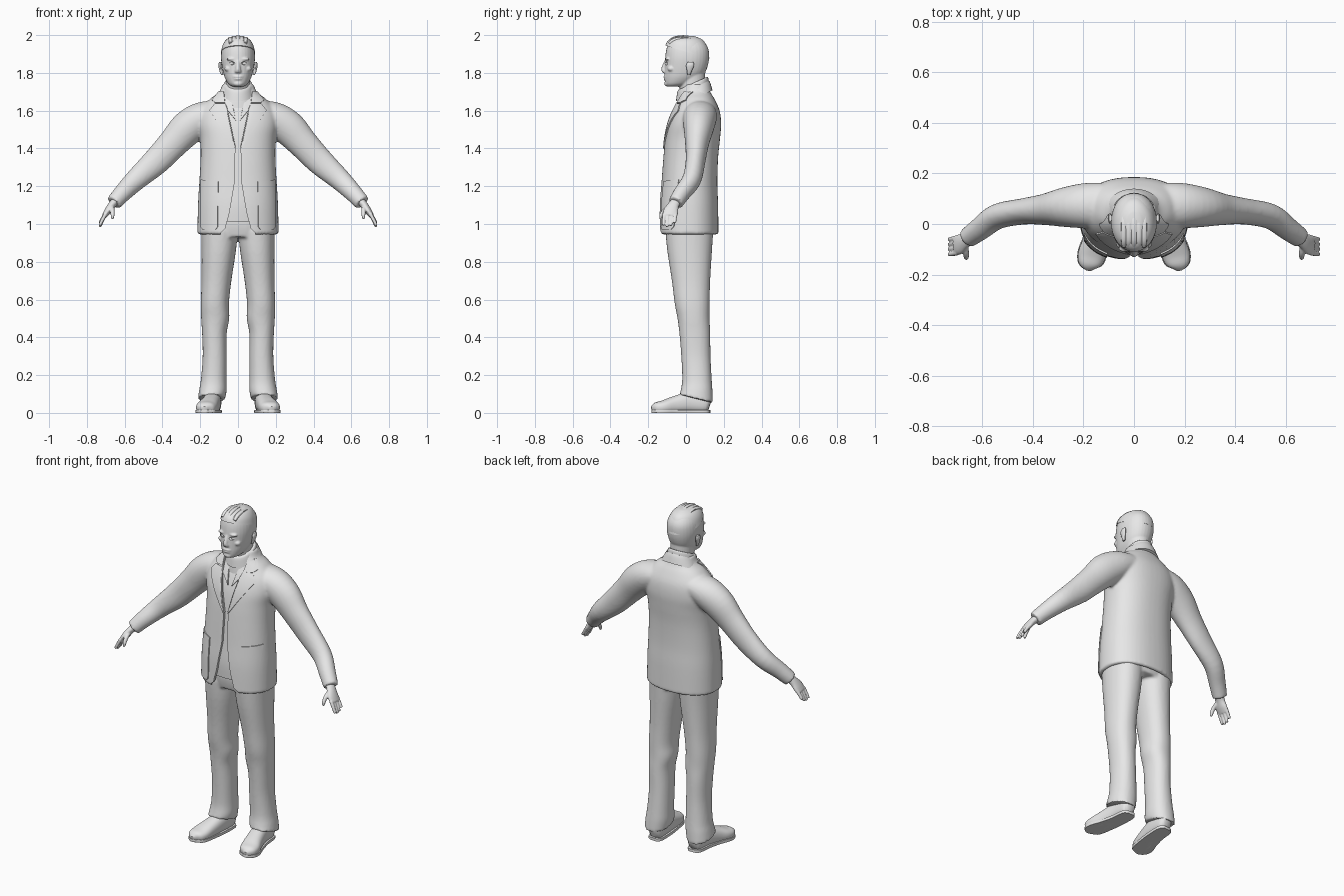
import bpy, bmesh, math
from mathutils import Vector, Matrix
from mathutils.bvhtree import BVHTree

if "Cube" in bpy.data.objects:
    bpy.data.objects.remove(bpy.data.objects["Cube"])

grey = bpy.data.materials.new("light_grey")
grey.use_nodes = True
grey.diffuse_color = (0.8, 0.8, 0.8, 1)
grey.node_tree.nodes["Principled BSDF"].inputs["Base Color"].default_value = (0.8, 0.8, 0.8, 1)


def spline(keys, steps):
    """Smooth interpolation through lists of ring values."""
    out = []
    for i in range(len(keys) - 1):
        a, b, c, d = (keys[min(max(i + k, 0), len(keys) - 1)] for k in (-1, 0, 1, 2))
        for s in range(steps):
            t = s / steps
            out.append([q + t * (r - p) / 2 + t * t * (p - 2.5 * q + 2 * r - d_ / 2)
                        + t ** 3 * (1.5 * q - p / 2 - 1.5 * r + d_ / 2)
                        for p, q, r, d_ in zip(a, b, c, d)])
    return out + [list(keys[-1])]


def tube(bm, keys, ref=None, power=2, n=32, steps=4, low=-9, high=9):
    """Loft rings (x, y, z, radius, radius, tilt); with ref the rings follow the path."""
    rings = spline([tuple(k) + (0,) * (6 - len(k)) for k in keys], steps)
    points = [Vector(r[:3]) for r in rings]
    loops = []
    for i, (x, y, z, ru, rv, tilt) in enumerate(rings):
        u, v = Vector((1, 0, 0)), Vector((0, 1, tilt))
        if ref:
            t = (points[min(i + 1, len(points) - 1)] - points[max(i - 1, 0)]).normalized()
            u = (ref - t * ref.dot(t)).normalized()
            v = t.cross(u)
        loop = []
        for k in range(n):
            c, s = math.cos(math.tau * k / n), math.sin(math.tau * k / n)
            p = points[i] + u * ru * math.copysign(abs(c) ** (2 / power), c) \
                + v * rv * math.copysign(abs(s) ** (2 / power), s)
            p.z = min(max(p.z, low), high)
            loop.append(bm.verts.new(p))
        loops.append(loop)
    for a, b in zip(loops, loops[1:]):
        for k in range(n):
            bm.faces.new((a[k], a[(k + 1) % n], b[(k + 1) % n], b[k]))
    bm.faces.new(loops[0])
    bm.faces.new(loops[-1])


def ball(bm, place, size):
    m = Matrix.Translation(place) @ Matrix.Diagonal((*size, 1))
    bmesh.ops.create_uvsphere(bm, u_segments=20, v_segments=12, radius=1, matrix=m)


def make(name, bm, voxel=0, smooth=0):
    bmesh.ops.recalc_face_normals(bm, faces=bm.faces)
    me = bpy.data.meshes.new(name)
    bm.to_mesh(me)
    bm.free()
    me.materials.append(grey)
    ob = bpy.data.objects.new(name, me)
    bpy.context.collection.objects.link(ob)
    if voxel:
        mod = ob.modifiers.new("blend", 'REMESH')
        mod.mode, mod.voxel_size = 'VOXEL', voxel
        mod = ob.modifiers.new("soften", 'SMOOTH')
        mod.factor, mod.iterations = 0.5, smooth
    return bake(ob)


def bake(ob):
    """Apply the modifiers and shade smooth with sharp edges kept."""
    dg = bpy.context.evaluated_depsgraph_get()
    if ob.modifiers:
        me = bpy.data.meshes.new_from_object(ob.evaluated_get(dg))
        ob.modifiers.clear()
        ob.data = me
        if not me.materials:
            me.materials.append(grey)
    ob.data.shade_smooth()
    ob.data.set_sharp_from_angle(angle=math.radians(40))
    return ob


def cut(ob, bm):
    cutter = make("cutter", bm)
    cutter.hide_render = True
    mod = ob.modifiers.new("cut", 'BOOLEAN')
    mod.operation, mod.solver, mod.object = 'DIFFERENCE', 'EXACT', cutter
    bake(ob)
    bpy.data.objects.remove(cutter)


def body_rings(rows, inset=0):
    """Rows of height, half width, front y, back y."""
    return [(0, (f + b) / 2, z, w - inset, (b - f) / 2 - inset) for z, w, f, b in rows]


def surface(ob):
    bm = bmesh.new()
    bm.from_mesh(ob.data)
    tree = BVHTree.FromBMesh(bm)
    bm.free()
    return tree


def plate(name, tree, outline, side, thick=0.009):
    """Thin panel laid on the front of a surface."""
    bm = bmesh.new()
    bm.faces.new([bm.verts.new((x * side, -1, z)) for x, z in outline])
    bmesh.ops.triangulate(bm, faces=bm.faces)
    bmesh.ops.subdivide_edges(bm, edges=bm.edges, cuts=7, use_grid_fill=True)
    for v in bm.verts:
        hit = tree.ray_cast(v.co, Vector((0, 1, 0)))[0] or tree.find_nearest(Vector((v.co.x, 0, v.co.z)))[0]
        v.co = hit + Vector((0, -0.003, 0))
    ob = make(name, bm)
    mod = ob.modifiers.new("thickness", 'SOLIDIFY')
    mod.thickness, mod.offset = thick, 0
    bake(ob)


X, Y = Vector((1, 0, 0)), Vector((0, 1, 0))
SIDES = ((1, "left"), (-1, "right"))

# Jacket: torso and sleeves blended into one skin
torso = [(0.945, .215, -.143, .172), (1.1, .212, -.14, .17), (1.22, .205, -.13, .166),
         (1.35, .198, -.12, .17), (1.45, .2, -.11, .18), (1.53, .212, -.095, .186),
         (1.6, .2, -.07, .178), (1.66, .15, -.04, .152), (1.7, .1, -.025, .128), (1.74, .083, -.01, .115)]
bm = bmesh.new()
tube(bm, body_rings(torso), power=2.3, n=48)
for s, _ in SIDES:
    tube(bm, [(.08 * s, .075, 1.6, .085, .055), (.18 * s, .073, 1.565, .09, .085),
              (.265 * s, .067, 1.51, .08, .092), (.345 * s, .058, 1.425, .063, .08),
              (.435 * s, .05, 1.33, .052, .072), (.54 * s, .03, 1.235, .05, .058),
              (.61 * s, -.02, 1.165, .045, .048), (.658 * s, -.055, 1.112, .04, .042)], ref=Y)
jacket = make("jacket", bm, 0.008, 6)
jacket_skin = surface(jacket)

# Hollow hem and open front of the jacket
bm = bmesh.new()
tube(bm, [(0, .015, .9, .2, .143), (0, .015, 1.03, .197, .141)], power=2.3, steps=1)
cut(jacket, bm)
half = [(.11, .9), (.09, .955), (.068, .975), (.045, 1.06), (.018, 1.22), (.014, 1.4),
        (.03, 1.47), (.058, 1.58), (.07, 1.68), (.065, 1.8)]
bm = bmesh.new()
front = bm.faces.new([bm.verts.new((x, -.3, z)) for x, z in half]
                     + [bm.verts.new((-x, -.3, z)) for x, z in reversed(half)])
back = bmesh.ops.extrude_face_region(bm, geom=[front])["geom"]
bmesh.ops.translate(bm, vec=(0, .295, 0), verts=[e for e in back if isinstance(e, bmesh.types.BMVert)])
cut(jacket, bm)

# Shirt under the jacket
bm = bmesh.new()
tube(bm, body_rings([(1.01, .21, -.138, .17)] + torso[1:-1], 0.014), power=2.3)
shirt = make("shirt", bm)
shirt_skin = surface(shirt)

# Collars wrapped around the neck, lower at the front
bm = bmesh.new()
tube(bm, [(0, .035, 1.69, .088, .088, .45), (0, .036, 1.735, .077, .082, .45), (0, .036, 1.745, .07, .075, .45)])
make("shirt_collar", bm)
bm = bmesh.new()
tube(bm, [(0, .045, 1.66, .118, .095, .5), (0, .043, 1.7, .096, .087, .5), (0, .042, 1.72, .086, .08, .5)])
make("jacket_collar", bm)

# Lapels, collar leaves and pockets
for s, side in SIDES:
    plate(side + "_lapel", jacket_skin, [(.016, 1.4), (.15, 1.6), (.122, 1.635), (.066, 1.635), (.032, 1.475)], s)
    plate(side + "_upper_lapel", jacket_skin, [(.068, 1.64), (.118, 1.64), (.137, 1.655), (.1, 1.7), (.075, 1.7)], s)
    plate(side + "_collar_leaf", shirt_skin, [(.012, 1.55), (.05, 1.595), (.085, 1.62), (.08, 1.69), (.045, 1.68), (.028, 1.63)], s)
    plate(side + "_pocket", jacket_skin, [(.105, 1.225), (.195, 1.235), (.196, .985), (.185, .97), (.12, .97), (.107, .985)], s, 0.007)

# Trousers: hips and two legs
legs = [(.97, .0, .195, -.11, .145), (.85, .012, .193, -.098, .137), (.7, .035, .193, -.075, .128),
        (.58, .048, .197, -.06, .125), (.5, .046, .195, -.045, .125), (.42, .06, .19, -.035, .128),
        (.3, .06, .187, -.025, .13), (.18, .06, .196, -.02, .136), (.12, .06, .206, -.028, .14),
        (.075, .068, .212, -.035, .142)]
bm = bmesh.new()
tube(bm, body_rings([(.93, .185, -.1, .135), (1.0, .195, -.113, .147), (1.1, .18, -.11, .14)]), power=2.3)
for s, _ in SIDES:
    tube(bm, [((a + b) / 2 * s, (f + k) / 2, z, (b - a) / 2, (k - f) / 2, -.25 if z < .1 else 0)
              for z, a, b, f, k in legs], power=2.2)
make("trousers", bm, 0.008, 4)

# Shoes with flat soles
shoe = [(.13, .128, .045, .02, .03), (.13, .105, .05, .04, .05), (.135, .02, .055, .045, .055),
        (.15, -.06, .042, .05, .046), (.166, -.12, .03, .055, .036), (.176, -.16, .026, .044, .029),
        (.178, -.183, .022, .012, .012)]
for s, side in SIDES:
    for part, grow, high in (("_shoe", 1, 1), ("_sole", 1.06, .016)):
        bm = bmesh.new()
        tube(bm, [(x * s, y, z if high == 1 else .008, a * grow, b) for x, y, z, a, b in shoe],
             ref=X, power=2.4, low=0, high=high)
        make(side + part, bm)

# Hands: palm, four fingers and a thumb
for s, side in SIDES:
    bm = bmesh.new()
    tube(bm, [(.64 * s, -.045, 1.13, .026, .022), (.668 * s, -.066, 1.1, .03, .02),
              (.69 * s, -.08, 1.068, .04, .018), (.708 * s, -.085, 1.042, .037, .013)], ref=Y, n=20)
    for i in range(4):
        y = -.114 + .02 * i
        drop = (.048, .055, .05, .036)[i]
        tube(bm, [(.7 * s, y, 1.055, .0105, .0105), (.717 * s, y - .004, 1.05 - drop * .55, .0095, .0095),
                  (.73 * s, y - .006, 1.045 - drop, .008, .008), (.732 * s, y - .006, 1.04 - drop, .004, .004)],
             ref=Y, n=12)
    tube(bm, [(.67 * s, -.085, 1.09, .015, .014), (.665 * s, -.115, 1.07, .012, .012),
              (.664 * s, -.132, 1.045, .01, .01), (.664 * s, -.136, 1.025, .005, .005)], ref=X, n=12)
    make(side + "_hand", bm, 0.004, 2)

# Head: skull, neck and face forms blended together
skull = [(1.727, .028, -.098, -.03), (1.74, .05, -.109, .02), (1.77, .068, -.113, .07),
         (1.8, .078, -.113, .1), (1.84, .086, -.112, .116), (1.88, .09, -.11, .122),
         (1.92, .087, -.105, .12), (1.95, .077, -.095, .107), (1.975, .058, -.073, .083), (1.992, .025, -.03, .04)]
bm = bmesh.new()
tube(bm, body_rings(skull), power=2.15)
tube(bm, [(0, .04, 1.6, .075, .075), (0, .035, 1.7, .063, .068), (0, .03, 1.8, .065, .072)])
tube(bm, [(0, -.106, 1.865, .009, .008), (0, -.116, 1.825, .013, .015), (0, -.113, 1.805, .018, .014),
          (0, -.108, 1.798, .012, .008)], n=16)
ball(bm, (0, -.11, 1.78), (.026, .01, .005))
ball(bm, (0, -.109, 1.768), (.022, .01, .006))
ball(bm, (0, -.098, 1.743), (.026, .017, .015))
for s, _ in SIDES:
    ball(bm, (.034 * s, -.098, 1.873), (.028, .013, .008))
    ball(bm, (.05 * s, -.078, 1.822), (.022, .02, .016))
head = make("head", bm, 0.0045, 3)
bm = bmesh.new()
for s, _ in SIDES:
    ball(bm, (.034 * s, -.107, 1.851), (.018, .013, .009))
cut(head, bm)
for s, side in SIDES:
    bm = bmesh.new()
    ball(bm, (.034 * s, -.087, 1.85), (.015, .014, .014))
    make(side + "_eye", bm)
    bm = bmesh.new()
    tube(bm, [(.084 * s, .015, 1.79, .006, .008), (.09 * s, .018, 1.81, .008, .013),
              (.095 * s, .022, 1.84, .009, .021), (.094 * s, .024, 1.858, .006, .014)], n=16)
    make(side + "_ear", bm)

# Short hair with raised strands on the crown
bm = bmesh.new()
tube(bm, [(0, .007, 1.91, .0905, .117, -.3), (0, .007, 1.95, .08, .106, -.15),
          (0, .006, 1.978, .06, .083, -.05), (0, .005, 1.994, .028, .04)])
make("hair_cap", bm)
bm = bmesh.new()
for i in range(-2, 3):
    x = .02 * i
    drop = .004 * abs(i)
    tube(bm, [(x, .055, 1.975 - drop, .009, .008), (x, 0, 1.99 - drop, .011, .009),
              (x, -.06, 1.982 - drop, .011, .011), (x, -.09, 1.965 - drop, .008, .007)], ref=X, power=3.5, n=12)
make("hair_strands", bm)
